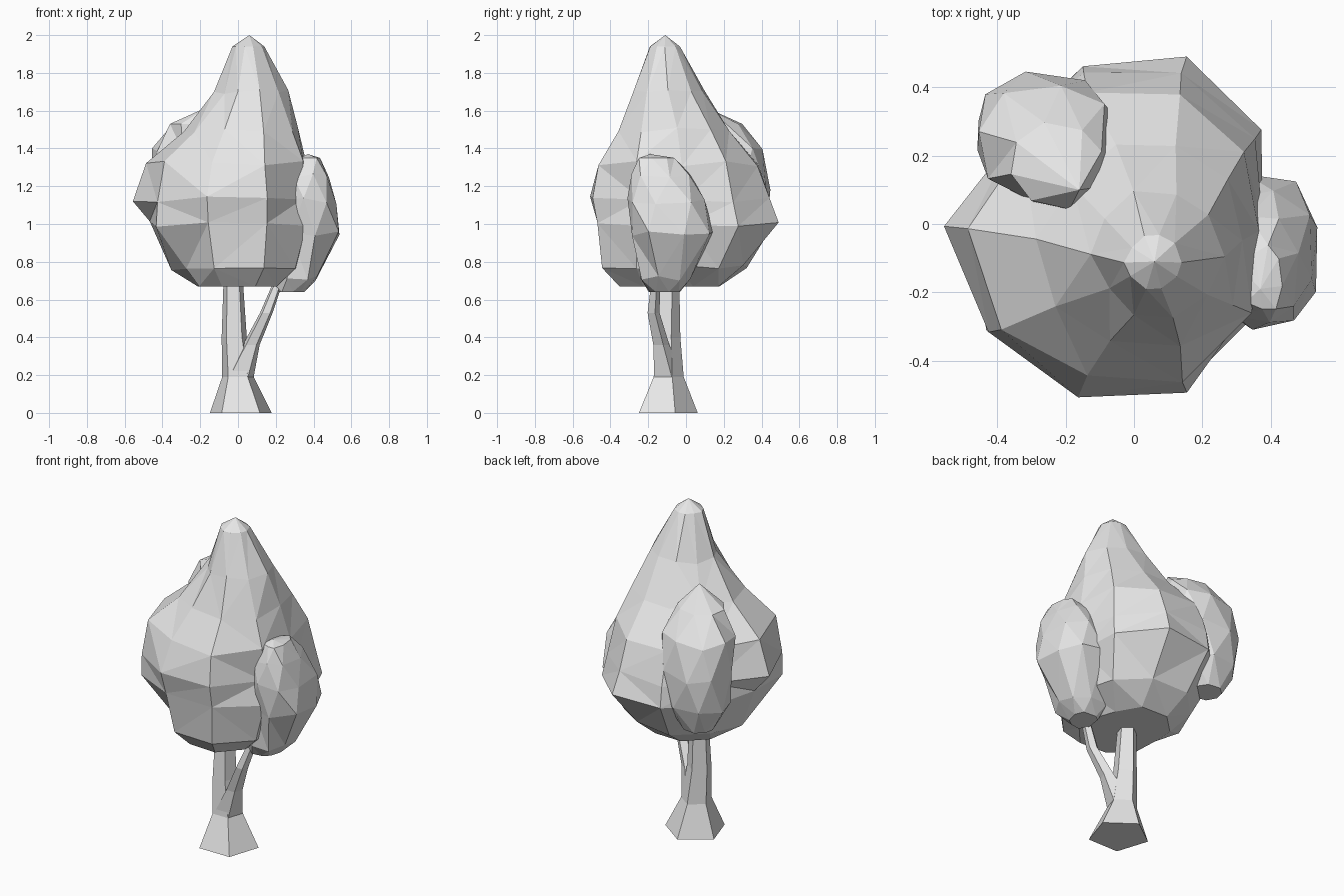
import bpy
import bmesh
import math
import random

cube = bpy.data.objects.get("Cube")
if cube:
    bpy.data.objects.remove(cube, do_unlink=True)

grey = bpy.data.materials.new("light_grey")
grey.use_nodes = True
grey.diffuse_color = (0.8, 0.8, 0.8, 1)
grey.node_tree.nodes["Principled BSDF"].inputs["Base Color"].default_value = grey.diffuse_color


def rounded(value, power=0.88):
    """Push a sine or cosine outwards so a ring gets fuller corners."""
    return math.copysign(abs(value) ** power, value)


def tube_ring(x, y, z, radius):
    """Regular five-sided ring with one flat side to the front."""
    angles = [math.radians(18) + i * math.tau / 5 for i in range(5)]
    return [(x + radius * math.cos(a), y + radius * math.sin(a), z) for a in angles]


def box_ring(z, x_min, x_max, y_min, y_max, start, sides=8):
    """Rounded ring that fills a rectangle."""
    cx, cy = (x_min + x_max) / 2, (y_min + y_max) / 2
    rx, ry = (x_max - x_min) / 2, (y_max - y_min) / 2
    angles = [start + i * math.tau / sides for i in range(sides)]
    return [(cx + rx * rounded(math.cos(a)), cy + ry * rounded(math.sin(a)), z) for a in angles]


def polar_ring(z, cx, cy, radii):
    """Ring with its own radius in each direction, counted from +x."""
    step = math.tau / len(radii)
    return [(cx + r * math.cos(i * step), cy + r * math.sin(i * step), z)
            for i, r in enumerate(radii)]


def loft(name, rings, tip=None, jitter=0.0, seed=1):
    """Skin the rings from bottom to top; jitter gives uneven triangular facets."""
    rng = random.Random(seed)
    bm = bmesh.new()
    loops = []
    for level, ring in enumerate(rings):
        lift = jitter if 0 < level < len(rings) - 1 else 0
        loops.append([bm.verts.new((
            x + rng.uniform(-jitter, jitter) / 2,
            y + rng.uniform(-jitter, jitter) / 2,
            z + rng.uniform(-lift, lift))) for x, y, z in ring])

    sides = len(rings[0])
    for low, high in zip(loops, loops[1:]):
        for i in range(sides):
            j = (i + 1) % sides
            panel = bm.faces.new((low[i], low[j], high[j], high[i]))
            if jitter:
                # Fold along the diagonal that keeps the form convex
                bmesh.ops.triangulate(bm, faces=[panel], quad_method="SHORT_EDGE")

    bm.faces.new(list(reversed(loops[0])))
    if tip:
        peak = bm.verts.new(tip)
        for i in range(sides):
            bm.faces.new((loops[-1][i], loops[-1][(i + 1) % sides], peak))
    else:
        bm.faces.new(loops[-1])

    bmesh.ops.recalc_face_normals(bm, faces=bm.faces)
    mesh = bpy.data.meshes.new(name)
    bm.to_mesh(mesh)
    bm.free()
    mesh.materials.append(grey)
    obj = bpy.data.objects.new(name, mesh)
    bpy.context.collection.objects.link(obj)


def lobe(name, boxes, tip, seed):
    """Egg-like leaf mass; every second ring is turned half a step."""
    rings = [box_ring(*box, start=0.2 + level % 2 * math.pi / 8)
             for level, box in enumerate(boxes)]
    loft(name, rings, tip, 0.02, seed)


# Five-sided trunk with a flared foot, and the side branch
loft("trunk", [
    tube_ring(0.015, -0.11, 0, 0.172),
    tube_ring(0, -0.1, 0.19, 0.088),
    tube_ring(-0.02, -0.1, 0.4, 0.07),
    tube_ring(-0.025, -0.09, 0.68, 0.055),
    tube_ring(-0.025, -0.09, 0.8, 0.05),
])
loft("side_branch", [
    tube_ring(0.002, -0.1, 0.185, 0.084),
    tube_ring(0.07, -0.135, 0.36, 0.047),
    tube_ring(0.15, -0.175, 0.53, 0.035),
    tube_ring(0.2, -0.165, 0.66, 0.028),
    tube_ring(0.27, -0.14, 0.78, 0.025),
])

# Main crown: bulges to the front left and back, tapers to an off-centre peak
loft("main_crown", [
    polar_ring(0.67, 0, -0.08, [0.21, 0.21, 0.26, 0.27, 0.25, 0.22, 0.26, 0.28, 0.28, 0.25]),
    polar_ring(0.77, 0, -0.04, [0.33, 0.36, 0.36, 0.38, 0.34, 0.35, 0.33, 0.41, 0.42, 0.38]),
    polar_ring(1, 0, 0, [0.38, 0.46, 0.52, 0.49, 0.44, 0.47, 0.54, 0.5, 0.5, 0.44]),
    polar_ring(1.13, 0, 0, [0.38, 0.43, 0.47, 0.47, 0.44, 0.55, 0.53, 0.53, 0.52, 0.42]),
    polar_ring(1.32, 0, -0.02, [0.37, 0.4, 0.42, 0.43, 0.4, 0.48, 0.49, 0.45, 0.46, 0.42]),
    polar_ring(1.5, 0.03, -0.05, [0.29, 0.3, 0.29, 0.29, 0.27, 0.31, 0.33, 0.31, 0.33, 0.33]),
    polar_ring(1.7, 0.06, -0.09, [0.2, 0.19, 0.19, 0.19, 0.18, 0.18, 0.17, 0.19, 0.2, 0.2]),
    polar_ring(1.94, 0.055, -0.11, [0.08] * 10),
], (0.06, -0.11, 2), 0.015, 4)

# Egg-shaped lobe at the back, leaning in towards the peak
lobe("back_lobe", [
    (0.85, -0.37, -0.19, 0.2, 0.37),
    (1, -0.45, -0.08, 0.1, 0.44),
    (1.2, -0.47, -0.05, 0.08, 0.45),
    (1.39, -0.45, -0.06, 0.07, 0.41),
    (1.53, -0.36, -0.09, 0.05, 0.3),
], (-0.16, 0.1, 1.62), 7)

# Narrow lobe carried by the branch
lobe("side_lobe", [
    (0.64, 0.2, 0.35, -0.2, -0.03),
    (0.72, 0.14, 0.43, -0.25, 0.03),
    (0.95, 0.2, 0.55, -0.28, 0.15),
    (1.12, 0.22, 0.53, -0.31, 0.1),
    (1.26, 0.25, 0.48, -0.3, 0.03),
    (1.35, 0.32, 0.44, -0.26, -0.07),
], (0.37, -0.19, 1.37), 5)
